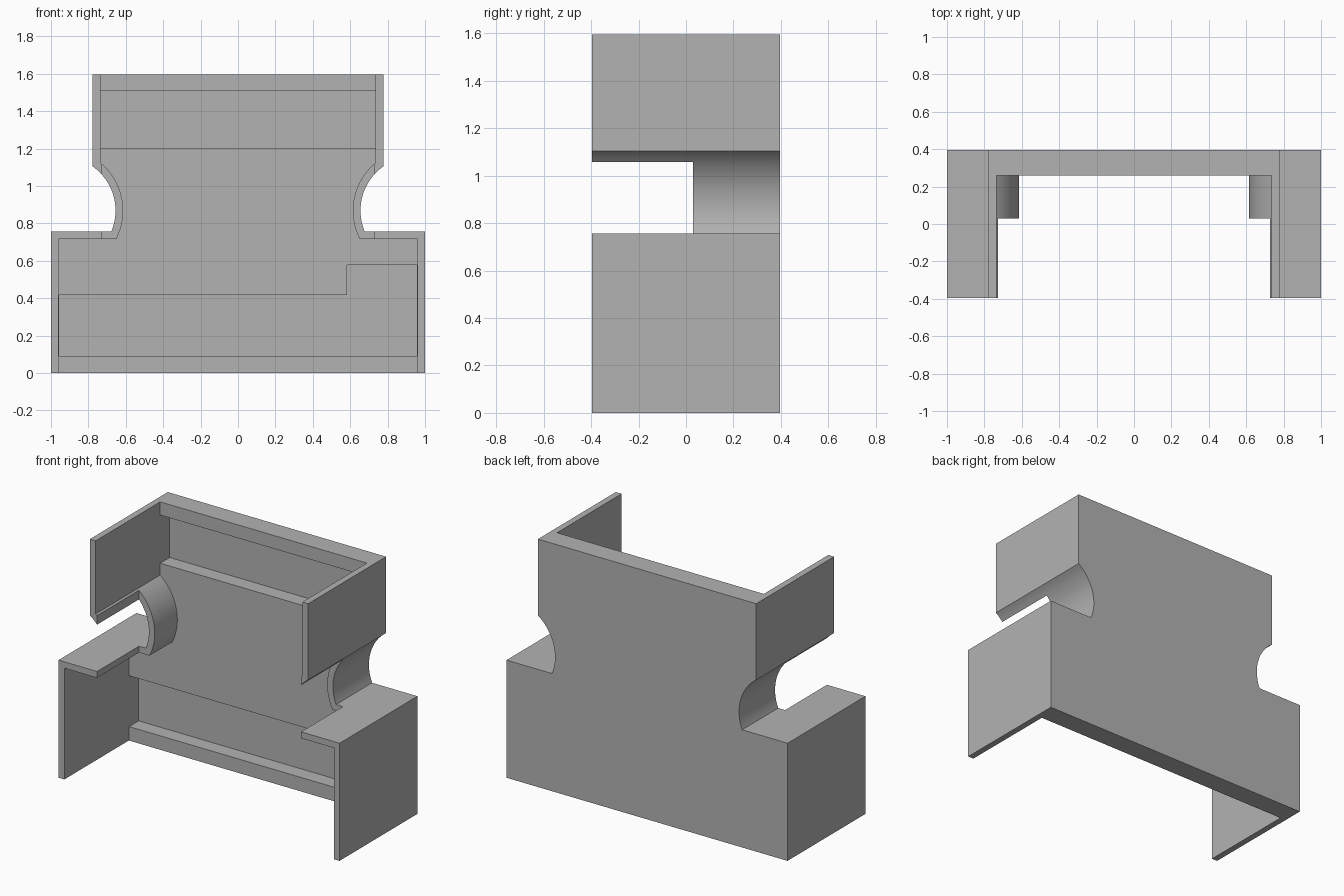
import bpy, bmesh, math

if "Cube" in bpy.data.objects:
    bpy.data.objects.remove(bpy.data.objects["Cube"])

HALF_Y = 0.396
HEIGHT = 1.595
WALL = 0.041
ARC_X, ARC_Z, ARC_R = 0.945, 0.868, 0.29

grey = bpy.data.materials.new("plain grey")
grey.diffuse_color = (0.45, 0.45, 0.45, 1)
grey.use_nodes = True
grey.node_tree.nodes["Principled BSDF"].inputs["Base Color"].default_value = grey.diffuse_color


def prism(name, outline, y0, y1):
    """Extrude an (x, z) outline from y0 to y1."""
    bm = bmesh.new()
    face = bm.faces.new([bm.verts.new((x, y0, z)) for x, z in outline])
    ext = bmesh.ops.extrude_face_region(bm, geom=[face])
    moved = [v for v in ext["geom"] if isinstance(v, bmesh.types.BMVert)]
    bmesh.ops.translate(bm, verts=moved, vec=(0, y1 - y0, 0))
    bmesh.ops.recalc_face_normals(bm, faces=bm.faces)
    mesh = bpy.data.meshes.new(name)
    bm.to_mesh(mesh)
    bm.free()
    mesh.materials.append(grey)
    obj = bpy.data.objects.new(name, mesh)
    bpy.context.collection.objects.link(obj)
    return obj


def box(name, x0, x1, z0, z1, y0, y1):
    return prism(name, [(x0, z0), (x1, z0), (x1, z1), (x0, z1)], y0, y1)


def silhouette(inset, bottom, top):
    """Wide base, concave waist and narrower upper part, mirrored in x."""
    base_x, base_z, upper_x = 1 - inset, 0.757 - inset, 0.777 - inset
    r = ARC_R + inset
    a0 = math.pi + math.asin((ARC_Z - base_z) / r)
    a1 = math.acos((upper_x - ARC_X) / r)
    side = [(base_x, bottom), (base_x, base_z)]
    for i in range(25):
        a = a0 + (a1 - a0) * i / 24
        side.append((ARC_X + r * math.cos(a), ARC_Z + r * math.sin(a)))
    side.append((upper_x, top))
    return side + [(-x, z) for x, z in reversed(side)]


# Solid body and the pockets that hollow it out
shell = prism("housing_shell", silhouette(0, 0, HEIGHT), -HALF_Y, HALF_Y)
base_in, upper_in = 1 - WALL - 0.002, 0.777 - WALL
pockets = [
    # open front cavity
    prism("cavity_cutter", silhouette(WALL, -0.2, HEIGHT + 0.2), -0.6, 0.26),
    # opening through the waist at the front
    box("waist_slot_cutter", -0.726, 0.726, -0.2, 1.9, -0.6, 0.03),
    # recess in the upper back panel
    box("upper_recess_cutter", -upper_in, upper_in, 1.2, 1.51, 0.15, 0.357),
    # stepped recess in the lower back panel
    prism("lower_recess_cutter",
          [(-base_in, 0.09), (base_in, 0.09), (base_in, 0.578),
           (0.583, 0.578), (0.583, 0.417), (-base_in, 0.417)], 0.15, 0.357),
]

bpy.context.view_layer.objects.active = shell
shell.select_set(True)
for cutter in pockets:
    cutter.hide_render = True
    mod = shell.modifiers.new(cutter.name, "BOOLEAN")
    mod.operation = "DIFFERENCE"
    mod.solver = "EXACT"
    mod.object = cutter
    bpy.ops.object.modifier_apply(modifier=mod.name)
    bpy.data.objects.remove(cutter)

# Smooth waist curve, crisp corners
bpy.ops.object.shade_smooth_by_angle(angle=math.radians(25))
